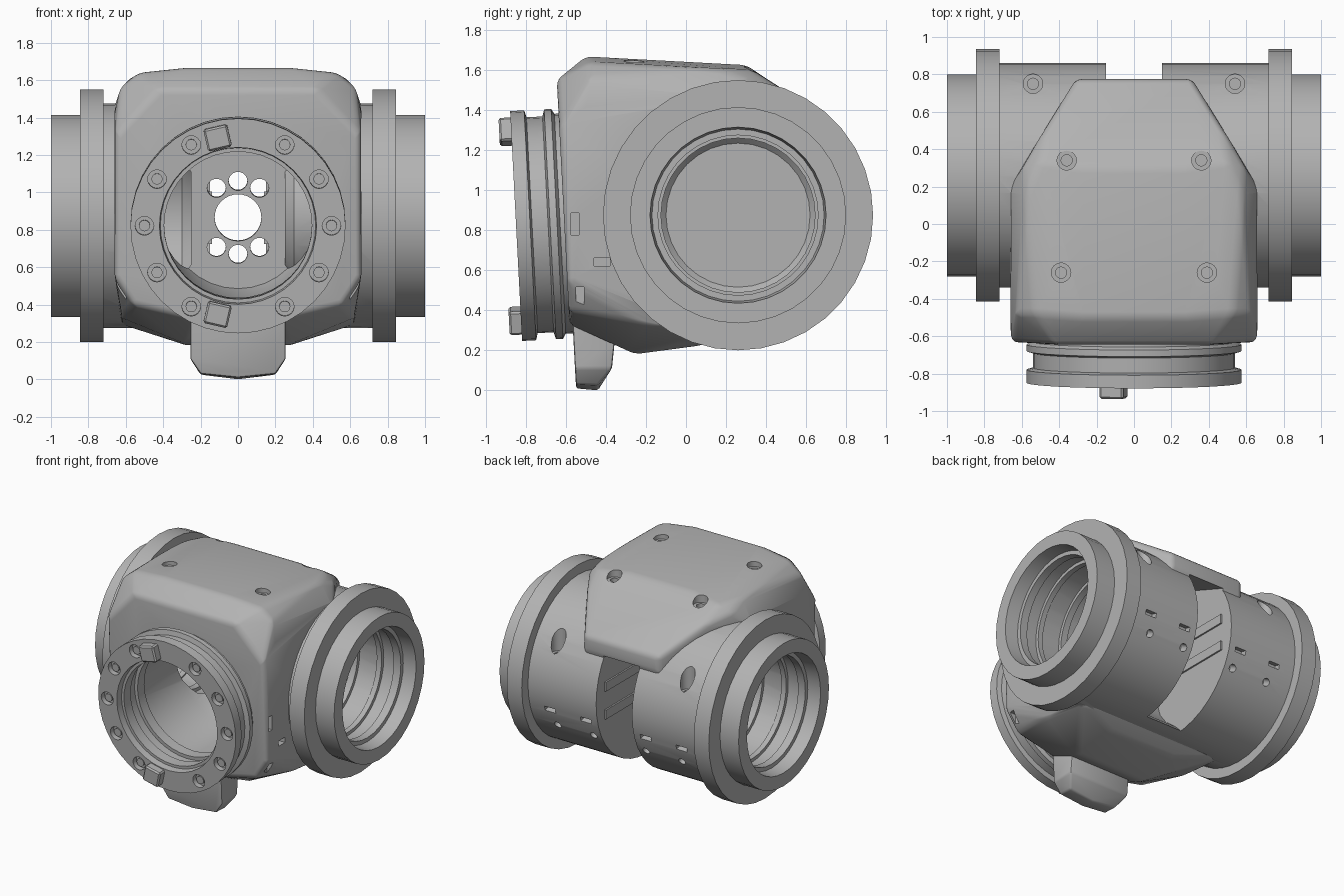
import bpy, bmesh, math
from mathutils import Matrix, Vector

cube = bpy.data.objects.get("Cube")
if cube:
    bpy.data.objects.remove(cube, do_unlink=True)

grey = bpy.data.materials.new("cast_grey")
grey.use_nodes = True
colour = (0.45, 0.45, 0.45, 1)
grey.diffuse_color = colour
grey.node_tree.nodes["Principled BSDF"].inputs["Base Color"].default_value = colour

AXIS = Vector((0, 0.26, 0.875))      # centre line of the side ports
HUB = Vector((0, 0, 0.865))          # start of the tilted front port


def finish(name, bm):
    bmesh.ops.recalc_face_normals(bm, faces=bm.faces)
    mesh = bpy.data.meshes.new(name)
    bm.to_mesh(mesh)
    bm.free()
    mesh.materials.append(grey)
    ob = bpy.data.objects.new(name, mesh)
    bpy.context.collection.objects.link(ob)
    return ob


def frame(origin, direction, up=(0, 0, 1)):
    """Matrix whose local x runs along direction."""
    x = Vector(direction).normalized()
    y = Vector(up).cross(x).normalized()
    m = Matrix((x, y, x.cross(y))).transposed().to_4x4()
    m.translation = origin
    return m


def lathe(name, profile, m, n=32):
    """Revolve a closed (distance, radius) outline about local x."""
    bm = bmesh.new()
    rings = []
    for i in range(n):
        a = math.tau * i / n
        rings.append([bm.verts.new(m @ Vector((t, r * math.cos(a), r * math.sin(a))))
                      for t, r in profile])
    k = len(profile)
    for i in range(n):
        a, b = rings[i], rings[(i + 1) % n]
        for j in range(k):
            q = (j + 1) % k
            if profile[j][1] or profile[q][1]:
                bm.faces.new((a[j], a[q], b[q], b[j]))
    bmesh.ops.remove_doubles(bm, verts=bm.verts, dist=1e-5)
    return finish(name, bm)


def rod(name, m, t0, t1, r, n=20):
    return lathe(name, [(t0, 0), (t0, r), (t1, r), (t1, 0)], m, n)


def box(name, size, m):
    bm = bmesh.new()
    bmesh.ops.create_cube(bm, size=1, matrix=m @ Matrix.Diagonal((*size, 1)))
    return finish(name, bm)


def hull(name, half):
    """Convex shell through points given for the +x half."""
    bm = bmesh.new()
    for x, y, z in half:
        for s in (1, -1):
            bm.verts.new((s * x, y, z))
    bmesh.ops.remove_doubles(bm, verts=bm.verts, dist=1e-5)
    bmesh.ops.convex_hull(bm, input=bm.verts)
    bmesh.ops.delete(bm, geom=[v for v in bm.verts if not v.link_faces], context='VERTS')
    bmesh.ops.dissolve_limit(bm, angle_limit=math.radians(4), verts=bm.verts, edges=bm.edges)
    return finish(name, bm)


def prism(name, outline, x):
    """Extrude a (y, z) outline from -x to x."""
    bm = bmesh.new()
    f = bm.faces.new([bm.verts.new((-x, y, z)) for y, z in outline])
    g = bmesh.ops.extrude_face_region(bm, geom=[f])["geom"]
    bmesh.ops.translate(bm, vec=(2 * x, 0, 0),
                        verts=[v for v in g if isinstance(v, bmesh.types.BMVert)])
    return finish(name, bm)


def apply(ob, mod):
    bpy.context.view_layer.objects.active = ob
    bpy.ops.object.modifier_apply(modifier=mod.name)


def bevel(ob, width, segments=3, angle=20):
    mod = ob.modifiers.new("Bevel", 'BEVEL')
    mod.width, mod.segments, mod.angle_limit = width, segments, math.radians(angle)
    apply(ob, mod)


def combine(ob, other, op='DIFFERENCE'):
    mod = ob.modifiers.new("Boolean", 'BOOLEAN')
    mod.operation, mod.solver, mod.object = op, 'EXACT', other
    apply(ob, mod)
    bpy.data.objects.remove(other, do_unlink=True)


def screw_hole(ob, x, y, z):
    """Vertical counterbore with a narrower hole below."""
    m = frame((x, y, z), (0, 0, 1), (0, 1, 0))
    combine(ob, lathe("screw_cutter", [(-.09, 0), (-.09, .03), (-.04, .03), (-.04, .052),
                                       (.3, .052), (.3, 0)], m, 16))


port = frame(HUB, (0, -1, -0.052))
sides = {s: frame(AXIS, (s, 0, 0)) for s in (1, -1)}

# Housing: faceted body with its sloping hood
front_edge = [(x, -.565 - .052 * z, z) for x, z in
              [(.42, 1.55), (.655, 1.3), (.66, .55), (.56, .4), (.25, .33)]]
housing = hull("housing", front_edge + [
    (.27, -.5, 1.668), (.53, -.48, 1.64), (.63, -.48, 1.56), (.66, -.5, 1.42),
    (.27, .3, 1.625), (.5, .33, 1.6), (.58, .15, 1.61), (.595, .3, 1.55), (.66, .2, 1.46),
    (.475, .51, 1.485), (.31, .775, 1.32), (.31, .775, 1.2),
    (.66, .2, .9), (.28, -.26, .18), (.28, .08, .225), (.62, -.2, .33), (.62, .2, .29)])
bevel(housing, 0.03)

# Chin lug under the front
chin = hull("chin", [(.255, -.57, .4), (.255, -.555, .11), (.2, -.55, .03), (0, -.55, .01),
                     (0, -.44, 0), (.2, -.44, .025), (.255, -.37, .11), (.255, -.36, .2),
                     (.255, -.34, .4)])
bevel(chin, 0.012, 2)
combine(housing, chin, 'UNION')

# Side tubes in one barrel
combine(housing, rod("tube", sides[1], -.74, .74, .6, 40), 'UNION')

# Rear gap between the tubes, leaving a plate in the middle and a curved floor
gap = prism("gap_cutter", [(.07, .6), (.07, 1.2), (.45, 1.33), (1, 1.12), (1, .1), (.42, .1),
                           (.35, .25), (.26, .34), (.16, .42), (.1, .5)], .15)
combine(housing, gap)

# Front bore and the holes in the plate behind it
combine(housing, lathe("front_bore_cutter", [(0, 0), (0, .38), (.12, .41), (1, .41), (1, 0)],
                       port))
combine(housing, rod("plate_cutter", port, -.2, .13, .125, 32))
for x, z in [(0, .195), (0, -.195), (.115, .158), (.115, -.158), (-.115, .158), (-.115, -.158)]:
    combine(housing, rod("plate_cutter", port @ Matrix.Translation((0, x, z)), -.12, .13, .05, 18))

# Side bores
for s, m in sides.items():
    combine(housing, lathe("bore_cutter", [(.25, 0), (.25, .36), (.3, .41),
                                           (1.1, .41), (1.1, 0)], m))

for s in sides:
    # Screw holes in the hood and on the backs of the tubes
    for x, y, z in [(.36, .34, 1.6), (.39, -.26, 1.65), (.54, .75, 1.15)]:
        screw_hole(housing, s * x, y, z)
    # Slots and small holes low on the tubes
    for x in (.25, .55):
        m = frame(AXIS + Vector((s * x, 0, 0)), (0, .96, -.26), (1, 0, 0))
        combine(housing, box("slot_cutter", (.1, .035, .09), m @ Matrix.Translation((.6, 0, 0))))
        a = math.radians(-28)
        m = frame(AXIS + Vector((s * (x - .03), 0, 0)), (0, math.cos(a), math.sin(a)), (1, 0, 0))
        combine(housing, rod("hole_cutter", m, .53, .8, .028, 16))
    # Small slots on the flanks
    for y, z, w, h in [(-.555, .83, .04, .11), (-.53, .47, .04, .09), (-.42, .64, .08, .04)]:
        combine(housing, box("slot_cutter", (.12, w, h), Matrix.Translation((s * .66, y, z))))
    # Ribs on the inner walls of the gap
    for z in (.76, .97):
        box("gap_rib", (.04, .66, .07), Matrix.Translation((s * .158, .43, z)))

# Side flanges with stepped bores
for s, m in sides.items():
    lathe("side_flange", [(.72, .675), (.845, .675), (.845, .54), (1, .54), (1, .44), (.9, .43),
                          (.9, .4), (.84, .4), (.84, .425), (.74, .425), (.74, .4), (.7, .4),
                          (.7, .58), (.72, .58)], m, 36)
    # Inner retaining ring
    lathe("retaining_ring", [(.5, .42), (.55, .42), (.55, .385), (.5, .385)], m, 36)

# Front port with flange, neck and collar
front = lathe("front_port", [(.85, .575), (.78, .575), (.77, .54), (.69, .54), (.68, .575),
                             (.645, .575), (.63, .55), (.55, .55), (.55, .4), (.63, .4),
                             (.63, .425), (.72, .425), (.72, .395), (.8, .395), (.8, .415),
                             (.85, .42)], port, 40)
for i in range(12):
    if i % 6 == 3:
        continue
    a = math.tau * i / 12
    m = port @ Matrix.Translation((0, .5 * math.cos(a), .5 * math.sin(a)))
    combine(front, rod("bolt_cutter", m, .81, .9, .05, 16))
    rod("bolt", m, .79, .835, .03, 12)

# Locating keys on the front flange
for sign in (1, -1):
    m = port @ Matrix.Rotation(sign * math.radians(13), 4, 'X')
    key = box("locating_key", (.1, .13, .12), m @ Matrix.Translation((.86, 0, sign * .485)))
    bevel(key, 0.01, 1)

# Smooth shading with crisp edges
bpy.ops.object.select_all(action='DESELECT')
for ob in bpy.context.collection.objects:
    if ob.type == 'MESH' and grey.name in ob.data.materials:
        ob.select_set(True)
        bpy.context.view_layer.objects.active = ob
bpy.ops.object.shade_smooth_by_angle(angle=math.radians(30))
